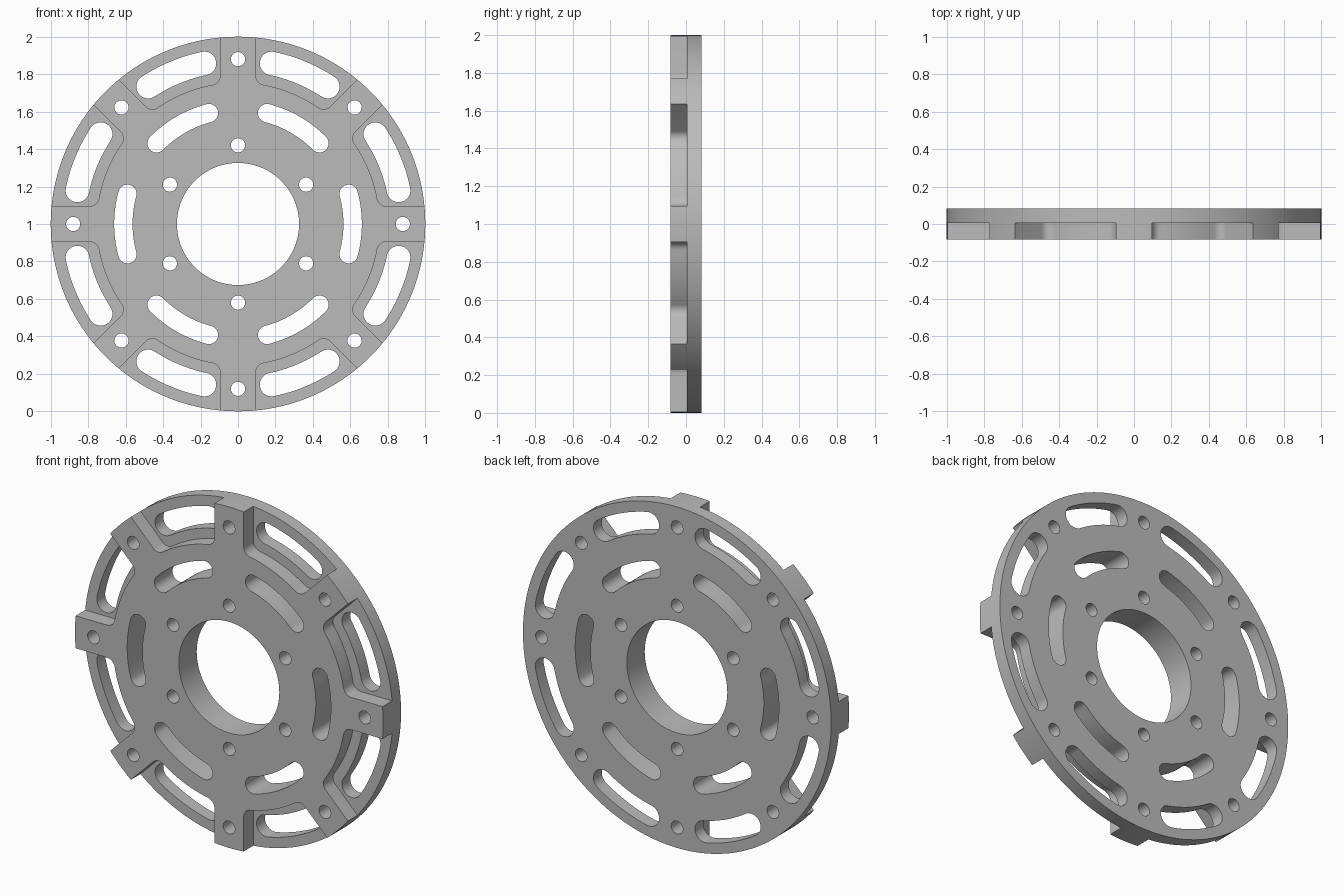
import bpy, bmesh
from math import sin, cos, pi, radians, asin, atan2, sqrt

FRONT, STEP, BACK = -0.083, 0.006, 0.083
HUB_R, SPOKE, FILLET = 0.755, 0.095, 0.05

if "Cube" in bpy.data.objects:
    bpy.data.objects.remove(bpy.data.objects["Cube"])

grey = bpy.data.materials.new("machined grey")
grey.use_nodes = True
grey.diffuse_color = (0.5, 0.5, 0.5, 1)
grey.node_tree.nodes["Principled BSDF"].inputs["Base Color"].default_value = (0.5, 0.5, 0.5, 1)


def arc(r, a0, a1, n, cx=0.0, cy=0.0):
    """Points along an arc, both ends included."""
    return [(cx + r * cos(a0 + (a1 - a0) * i / n), cy + r * sin(a0 + (a1 - a0) * i / n))
            for i in range(n + 1)]


def circle(r, n, cx=0.0, cy=0.0):
    return arc(r, 0, 2 * pi, n, cx, cy)[:-1]


def turn(points, a):
    return [(x * cos(a) - y * sin(a), x * sin(a) + y * cos(a)) for x, y in points]


def slot(r, half_width, half_angle):
    """Curved slot with round ends, centred on the +x direction."""
    ex, ey = r * cos(half_angle), r * sin(half_angle)
    outer = arc(r + half_width, -half_angle, half_angle, 16)
    top = arc(half_width, half_angle, half_angle + pi, 12, ex, ey)
    inner = arc(r - half_width, half_angle, -half_angle, 16)
    bottom = arc(half_width, pi - half_angle, 2 * pi - half_angle, 12, ex, -ey)
    return outer + top[1:-1] + inner + bottom[1:-1]


def recess():
    """Pocket between two spokes, with filleted inner corners."""
    half = pi / 8
    fr = HUB_R + FILLET
    a = asin((SPOKE + FILLET) / fr)          # fillet centre, from the lower spoke
    cx, cy = fr * cos(a), fr * sin(a)
    corner = arc(FILLET, -pi / 2, a - pi, 8, cx, cy)
    low = turn([(1.1, SPOKE)] + corner, -half)
    floor = arc(HUB_R, a - half, half - a, 16)[1:-1]
    high = [(x, -y) for x, y in reversed(low)]
    return low + floor + high + [(1.2, 0)]


def prism(name, outlines, y0, y1):
    """Extrude outlines from y0 to y1, around the axis at z = 1."""
    bm = bmesh.new()
    for pts in outlines:
        face = bm.faces.new([bm.verts.new((x, y0, z + 1)) for x, z in pts])
        moved = bmesh.ops.extrude_face_region(bm, geom=[face])["geom"]
        bmesh.ops.translate(bm, vec=(0, y1 - y0, 0),
                            verts=[v for v in moved if isinstance(v, bmesh.types.BMVert)])
    bmesh.ops.recalc_face_normals(bm, faces=bm.faces)
    mesh = bpy.data.meshes.new(name)
    bm.to_mesh(mesh)
    bm.free()
    mesh.materials.append(grey)
    obj = bpy.data.objects.new(name, mesh)
    bpy.context.collection.objects.link(obj)
    return obj


def ring(outline, count, start):
    return [turn(outline, radians(start) + 2 * pi * i / count) for i in range(count)]


# Full-thickness disc
disc = prism("spoked_disc", [circle(1, 160)], FRONT, BACK)

# Bore, bolt holes and curved slots, all cut right through
holes = [circle(0.326, 96)]
holes += ring(circle(0.038, 24, 0.88), 8, 0)
holes += ring(circle(0.038, 24, 0.42), 6, 30)
holes += ring(slot(0.876, 0.063, radians(10.7)), 8, 22.5)
holes += ring(slot(0.612, 0.049, radians(15.3)), 6, 0)
cutters = [prism("pocket_cutter", ring(recess(), 8, 22.5), FRONT - 0.1, STEP),
           prism("hole_cutter", holes, FRONT - 0.2, BACK + 0.2)]

bpy.ops.object.select_all(action="DESELECT")
bpy.context.view_layer.objects.active = disc
disc.select_set(True)
for cutter in cutters:
    cutter.hide_render = True
    mod = disc.modifiers.new(cutter.name, "BOOLEAN")
    mod.operation, mod.solver, mod.object = "DIFFERENCE", "EXACT", cutter
    bpy.ops.object.modifier_apply(modifier=mod.name)
for cutter in cutters:
    bpy.data.objects.remove(cutter)

bpy.ops.object.shade_smooth_by_angle(angle=radians(30))
